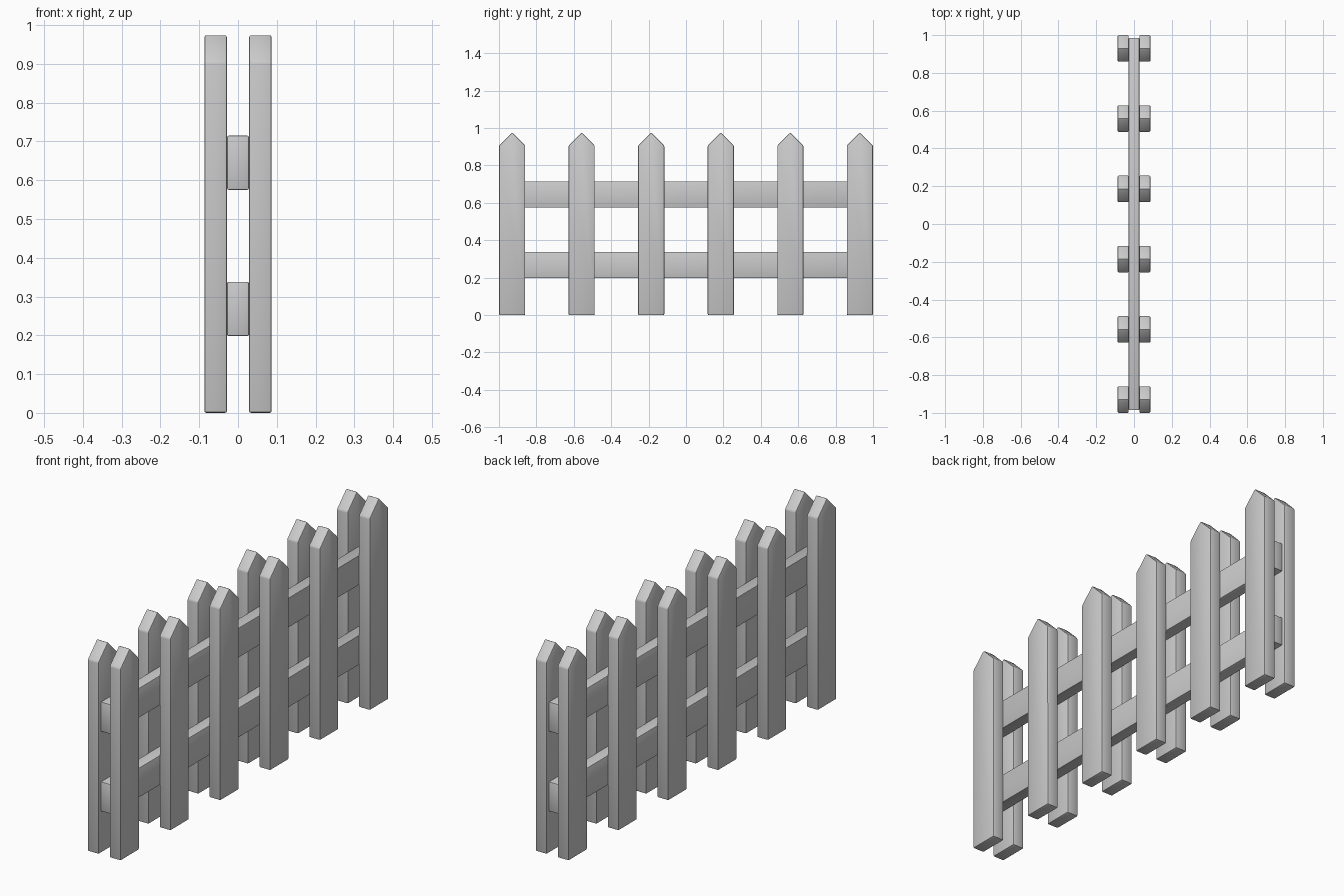
import bpy, bmesh

if "Cube" in bpy.data.objects:
    bpy.data.objects.remove(bpy.data.objects["Cube"])


def extruded(name, profile, x0, x1, bevel):
    """Extrude a closed (y, z) profile along x and soften its edges."""
    bm = bmesh.new()
    face = bm.faces.new([bm.verts.new((x0, y, z)) for y, z in profile])
    ext = bmesh.ops.extrude_face_region(bm, geom=[face])
    verts = [v for v in ext["geom"] if isinstance(v, bmesh.types.BMVert)]
    bmesh.ops.translate(bm, verts=verts, vec=(x1 - x0, 0, 0))
    bmesh.ops.recalc_face_normals(bm, faces=bm.faces[:])
    mesh = bpy.data.meshes.new(name)
    bm.to_mesh(mesh)
    bm.free()
    obj = bpy.data.objects.new(name, mesh)
    bpy.context.collection.objects.link(obj)
    mod = obj.modifiers.new("soft_edges", "BEVEL")
    mod.width = bevel
    mod.segments = 2
    mod.limit_method = "ANGLE"
    bpy.ops.object.select_all(action="DESELECT")
    obj.select_set(True)
    bpy.context.view_layer.objects.active = obj
    bpy.ops.object.convert(target="MESH")
    bpy.ops.object.shade_smooth_by_angle()
    return obj


# Pointed pickets, one row on each side of the rails
HALF_W, SHOULDER, TIP = 0.07, 0.906, 0.976
for side, x0, x1 in (("left", -0.087, -0.028), ("right", 0.028, 0.087)):
    for i in range(6):
        y = -0.93 + i * 0.372
        profile = [(y - HALF_W, 0), (y + HALF_W, 0), (y + HALF_W, SHOULDER),
                   (y, TIP), (y - HALF_W, SHOULDER)]
        extruded(f"{side}_picket_{i + 1}", profile, x0, x1, 0.006)

# Two horizontal rails between the rows
for name, z0, z1 in (("lower_rail", 0.198, 0.338), ("upper_rail", 0.575, 0.715)):
    profile = [(-0.985, z0), (0.985, z0), (0.985, z1), (-0.985, z1)]
    extruded(name, profile, -0.028, 0.028, 0.004)
